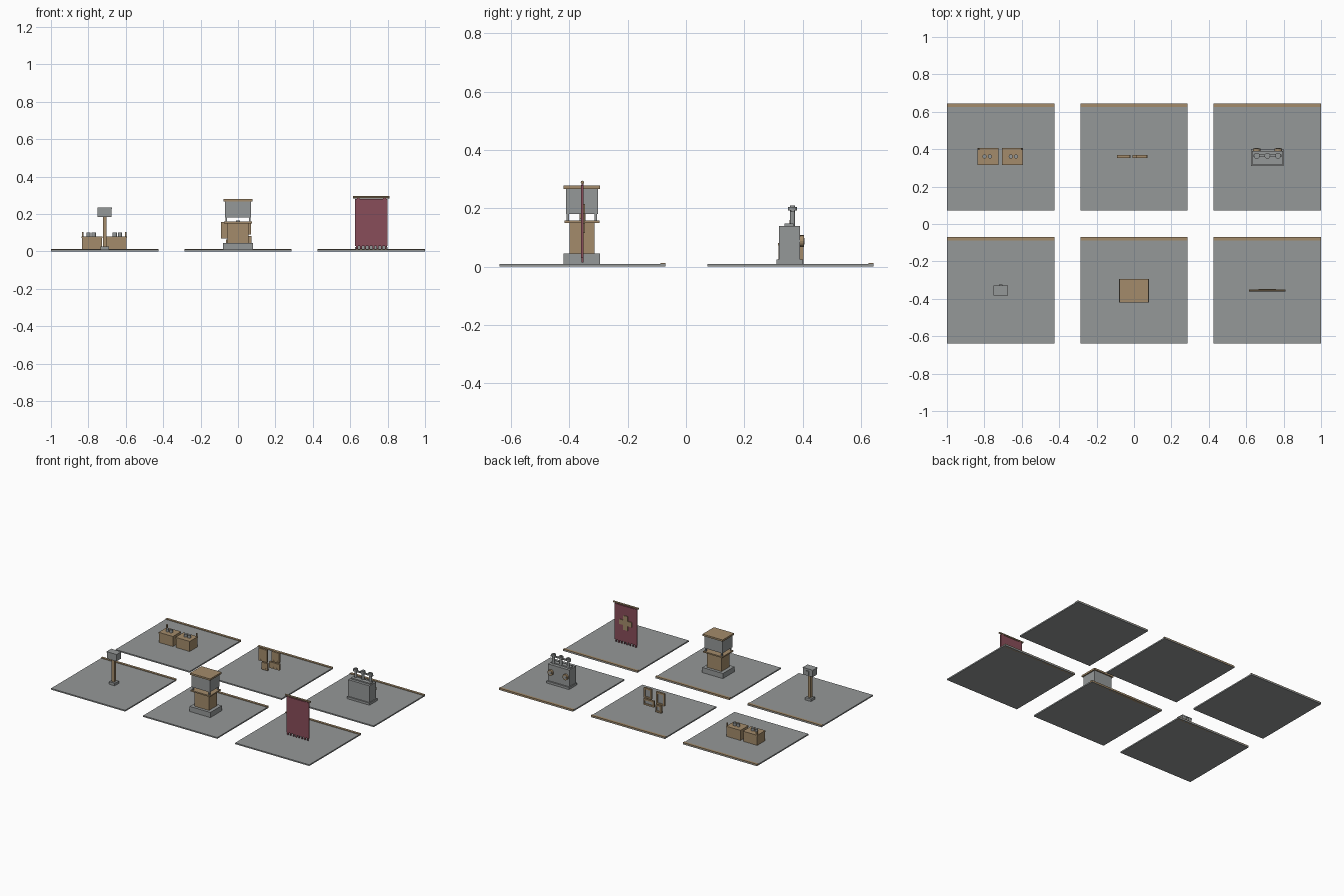
import bpy, bmesh, math
from mathutils import Matrix

if "Cube" in bpy.data.objects:
    bpy.data.objects.remove(bpy.data.objects["Cube"])


def material(name, rgb):
    m = bpy.data.materials.new(name)
    m.diffuse_color = (*rgb, 1)
    m.use_nodes = True
    m.node_tree.nodes["Principled BSDF"].inputs["Base Color"].default_value = m.diffuse_color
    return m


STONE = material("stone grey", (0.30, 0.315, 0.315))
WOOD = material("wood tan", (0.37, 0.26, 0.145))
CLOTH = material("cloth maroon", (0.25, 0.075, 0.10))


def finish(name, bm, mat):
    me = bpy.data.meshes.new(name)
    bm.to_mesh(me)
    bm.free()
    me.materials.append(mat)
    ob = bpy.data.objects.new(name, me)
    bpy.context.collection.objects.link(ob)
    return ob


def box(name, mat, x0, x1, y0, y1, z0, z1):
    bm = bmesh.new()
    bmesh.ops.create_cube(bm, size=1)
    for v in bm.verts:
        v.co.x = x0 if v.co.x < 0 else x1
        v.co.y = y0 if v.co.y < 0 else y1
        v.co.z = z0 if v.co.z < 0 else z1
    return finish(name, bm, mat)


def block(name, mat, cx, cy, w, d, z0, z1):
    return box(name, mat, cx - w / 2, cx + w / 2, cy - d / 2, cy + d / 2, z0, z1)


def cylinder(name, mat, c, r, length, axis="Z", sides=12):
    rot = {"Z": Matrix(), "X": Matrix.Rotation(math.pi / 2, 4, "Y"),
           "Y": Matrix.Rotation(math.pi / 2, 4, "X")}[axis]
    bm = bmesh.new()
    bmesh.ops.create_cone(bm, cap_ends=True, segments=sides, radius1=r, radius2=r,
                          depth=length, matrix=Matrix.Translation(c) @ rot)
    return finish(name, bm, mat)


XS, YF, YB, FLOOR = 0.713, -0.355, 0.358, 0.009

# Six floor tiles with a wooden strip along the back edge
for cx in (-XS, 0, XS):
    for cy in (YF, YB):
        block("floor_tile", STONE, cx, cy, 0.574, 0.57, 0, FLOOR)
        box("floor_trim", WOOD, cx - 0.287, cx + 0.287, cy + 0.268, cy + 0.285, 0, 0.013)

# Post with a box on top
block("post_base", STONE, -XS, YF, 0.045, 0.045, FLOOR, 0.027)
block("post_shaft", WOOD, -XS, YF, 0.02, 0.02, 0.027, 0.185)
block("post_box", STONE, -XS, YF, 0.075, 0.05, 0.185, 0.23)
block("post_box_lid", STONE, -XS, YF, 0.078, 0.052, 0.228, 0.234)
block("post_box_tab", STONE, -XS, YF + 0.028, 0.02, 0.008, 0.195, 0.22)

# Kiosk pillar
block("pillar_base", STONE, 0, YF - 0.002, 0.16, 0.126, FLOOR, 0.045)
block("pillar_body", WOOD, 0, YF - 0.002, 0.112, 0.086, 0.045, 0.15)
block("pillar_ledge", WOOD, 0, YF - 0.002, 0.15, 0.12, 0.15, 0.159)
for sx in (-1, 1):
    for sy in (-1, 1):
        block("pillar_corner_post", STONE, sx * 0.063, YF - 0.002 + sy * 0.048, 0.009, 0.009, 0.159, 0.182)
block("pillar_knob", STONE, 0, YF, 0.02, 0.02, 0.159, 0.166)
block("pillar_head", STONE, 0, YF - 0.002, 0.14, 0.11, 0.18, 0.267)
block("pillar_roof", WOOD, 0, YF - 0.002, 0.156, 0.126, 0.267, 0.279)

# Banner with pole, fringe and cross on the back
block("banner_cloth", CLOTH, XS, YF, 0.175, 0.008, 0.03, 0.28)
cylinder("banner_pole", WOOD, (XS, YF, 0.289), 0.006, 0.195, "X", 8)
for i in range(8):
    block("banner_fringe", CLOTH, XS - 0.077 + i * 0.022, YF, 0.009, 0.006, 0.014, 0.031)
for sx in (-1, 1):
    block("banner_loop", CLOTH, XS + sx * 0.07, YF, 0.015, 0.007, 0.279, 0.287)
block("banner_cross_upright", WOOD, XS, YF + 0.006, 0.034, 0.005, 0.115, 0.215)
block("banner_cross_bar", WOOD, XS, YF + 0.006, 0.095, 0.005, 0.148, 0.182)

# Two crates with jars and side handles
for sx in (-1, 1):
    cx = -XS - 0.002 + sx * 0.065
    block("crate", WOOD, cx, YB + 0.002, 0.107, 0.085, FLOOR, 0.078)
    block("crate_rim", WOOD, cx, YB + 0.002, 0.111, 0.09, 0.072, 0.081)
    for jx in (-0.014, 0.014):
        cylinder("crate_jar", STONE, (cx + sx * 0.005 + jx, YB + 0.003, 0.088), 0.011, 0.024)
    block("crate_handle", WOOD, cx + sx * 0.051, YB + 0.042, 0.008, 0.008, 0.07, 0.105)

# Four hanging frames
for x0, x1, z0, z1 in ((-0.09, -0.025, 0.07, 0.156), (0.012, 0.07, 0.09, 0.16),
                       (-0.008, 0.073, 0.04, 0.083), (-0.065, -0.02, 0.014, 0.064)):
    y0, y1, t = YB - 0.004, YB + 0.01, 0.011
    box("frame_side", WOOD, x0, x0 + t, y0, y1, z0, z1)
    box("frame_side", WOOD, x1 - t, x1, y0, y1, z0, z1)
    box("frame_rail", WOOD, x0 + t, x1 - t, y0, y1, z0, z0 + t)
    box("frame_rail", WOOD, x0 + t, x1 - t, y0, y1, z1 - t, z1)
    box("frame_front_panel", WOOD, x0 + t, x1 - t, y0 + 0.001, y0 + 0.005, z0 + t, z1 - t)
    box("frame_back_panel", STONE, x0 + t, x1 - t, y0 + 0.005, y1 - 0.005, z0 + t, z1 - t)

# Stone counter with pegs, a crossbar and two dials on the back
block("counter_base", STONE, XS, YB - 0.002, 0.175, 0.09, FLOOR, 0.024)
block("counter_body", STONE, XS, YB - 0.003, 0.165, 0.072, 0.024, 0.14)
block("counter_step", STONE, XS, YB - 0.005, 0.15, 0.03, 0.14, 0.148)
for dx in (-0.057, 0, 0.057):
    cylinder("counter_peg", STONE, (XS + dx, YB + 0.007, 0.17), 0.009, 0.06)
    cylinder("counter_peg_cap", STONE, (XS + dx, YB + 0.007, 0.199), 0.016, 0.012)
    cylinder("counter_peg_tip", STONE, (XS + dx, YB + 0.007, 0.206), 0.009, 0.008)
block("counter_crossbar", STONE, XS, YB + 0.007, 0.15, 0.012, 0.187, 0.195)
for dx in (-0.058, 0.058):
    cylinder("counter_dial", WOOD, (XS + dx, YB + 0.039, 0.088), 0.02, 0.014, "Y", 16)
    cylinder("counter_dial_face", STONE, (XS + dx, YB + 0.046, 0.088), 0.011, 0.004, "Y", 16)
